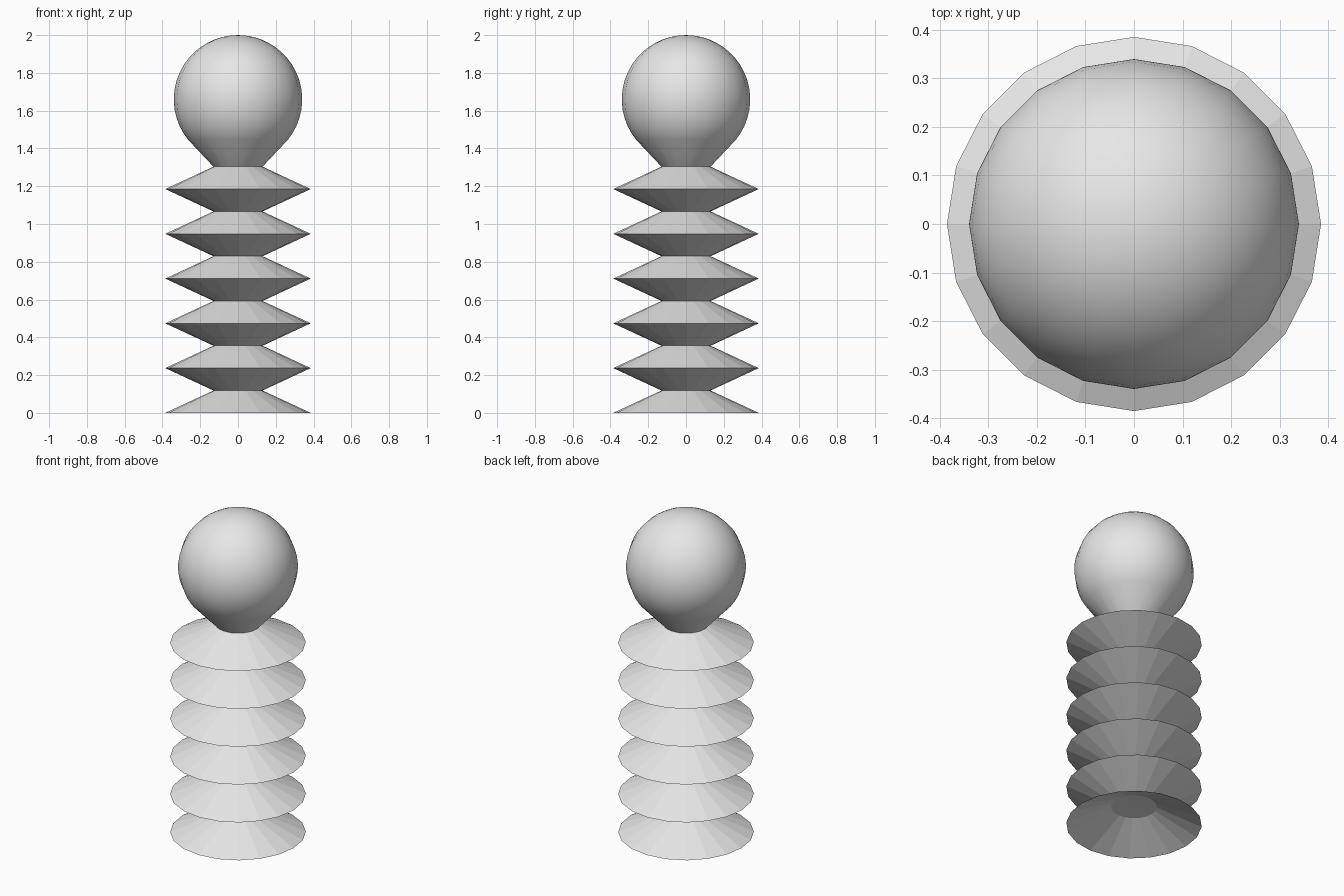
import bpy
import bmesh
import math

cube = bpy.data.objects.get("Cube")
if cube:
    bpy.data.objects.remove(cube, do_unlink=True)

SIDES = 20
RIDGE, NECK = 0.385, 0.13
STEP = 0.1185
FOLDS = 6

grey = bpy.data.materials.new("light grey")
grey.use_nodes = True
grey.diffuse_color = (0.8, 0.8, 0.8, 1)
grey.node_tree.nodes["Principled BSDF"].inputs["Base Color"].default_value = (0.8, 0.8, 0.8, 1)


def lathe(name, profile, smooth):
    """Spin a (radius, height) profile around the z axis."""
    bm = bmesh.new()
    verts = [bm.verts.new((r, 0, z)) for r, z in profile]
    edges = [bm.edges.new(pair) for pair in zip(verts, verts[1:])]
    bmesh.ops.spin(bm, geom=verts + edges, cent=(0, 0, 0), axis=(0, 0, 1),
                   angle=math.tau, steps=SIDES, use_merge=True)
    bmesh.ops.remove_doubles(bm, verts=bm.verts, dist=0.0005)
    bmesh.ops.recalc_face_normals(bm, faces=bm.faces)
    mesh = bpy.data.meshes.new(name)
    bm.to_mesh(mesh)
    bm.free()
    mesh.materials.append(grey)
    for face in mesh.polygons:
        face.use_smooth = smooth
    obj = bpy.data.objects.new(name, mesh)
    bpy.context.collection.objects.link(obj)
    return obj


# Bellows: alternating ridges and necks, hollow underneath with a recessed cap
folds = [(NECK if i % 2 else RIDGE, i * STEP) for i in range(2 * FOLDS)]
lathe("bellows", [(0, STEP), (NECK, STEP - 0.002)] + folds + [(0, folds[-1][1])], False)

# Bulb: a ball that tapers straight into the top neck
RADIUS, CENTRE = 0.34, 1.66
START, RINGS = math.radians(-39), 18
arc = []
for i in range(RINGS + 1):
    a = START + (math.pi / 2 - START) * i / RINGS
    arc.append((RADIUS * math.cos(a) if i < RINGS else 0, CENTRE + RADIUS * math.sin(a)))
lathe("bulb", [(NECK, folds[-1][1])] + arc, True)
